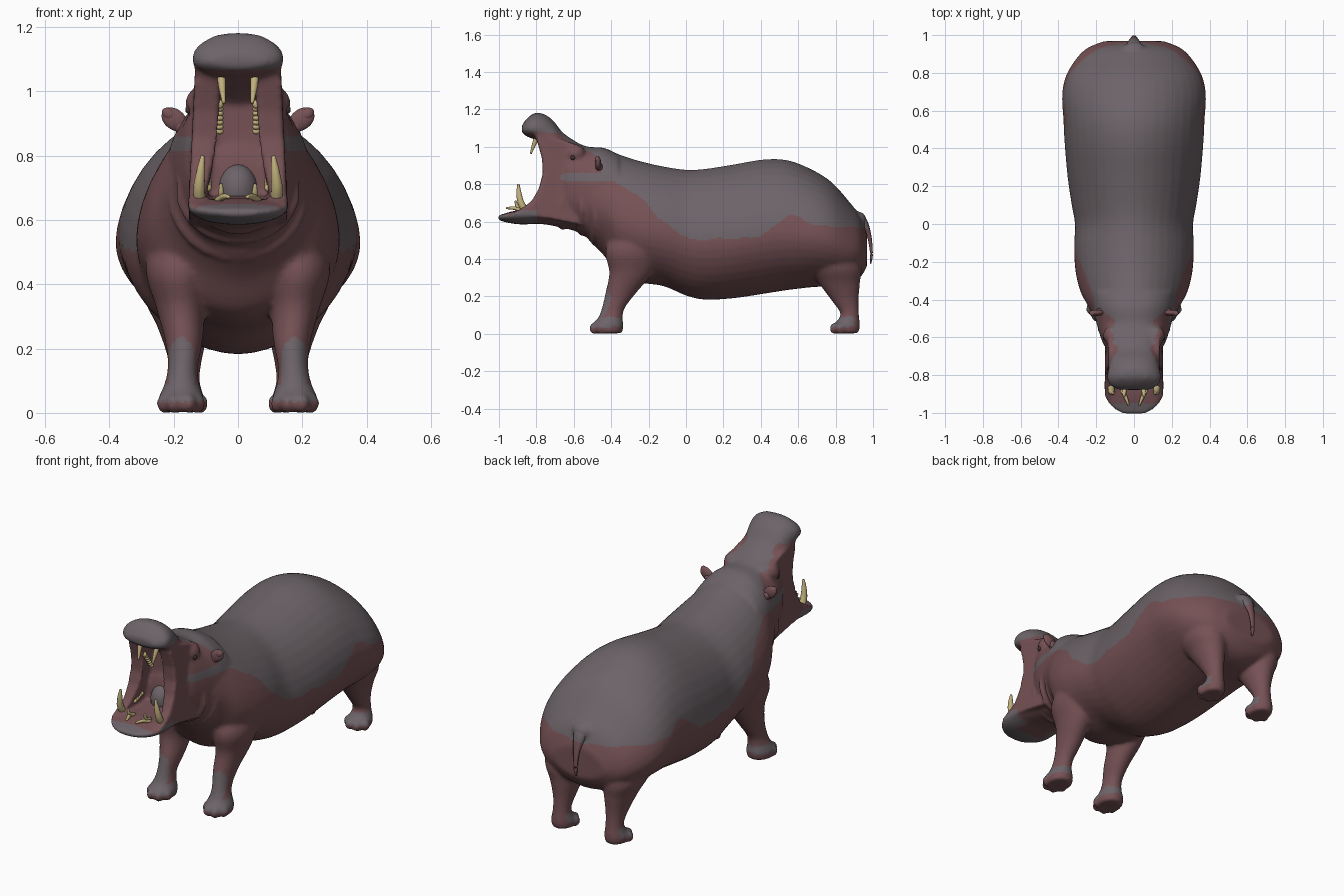
import bpy, bmesh, math
from mathutils import Vector, Matrix

if "Cube" in bpy.data.objects:
    bpy.data.objects.remove(bpy.data.objects["Cube"])


def material(name, rgb):
    m = bpy.data.materials.new(name)
    m.diffuse_color = (*rgb, 1)
    m.use_nodes = True
    m.node_tree.nodes["Principled BSDF"].inputs["Base Color"].default_value = m.diffuse_color
    return m


GREY = material("grey_hide", (0.150, 0.125, 0.138))
RED = material("reddish_skin", (0.180, 0.083, 0.090))
IVORY = material("ivory", (0.55, 0.45, 0.21))
DARK = material("dark_eye", (0.05, 0.03, 0.03))


def finish(bm, name, mats):
    bmesh.ops.recalc_face_normals(bm, faces=bm.faces)
    me = bpy.data.meshes.new(name)
    bm.to_mesh(me)
    bm.free()
    for m in mats:
        me.materials.append(m)
    for p in me.polygons:
        p.use_smooth = True
    ob = bpy.data.objects.new(name, me)
    bpy.context.collection.objects.link(ob)
    return ob


def skin(bm, rings):
    """Closed surface through a list of point rings."""
    loops = [[bm.verts.new(p) for p in r] for r in rings]
    n = len(loops[0])
    for a, b in zip(loops, loops[1:]):
        for i in range(n):
            bm.faces.new((a[i], a[(i + 1) % n], b[(i + 1) % n], b[i]))
    bm.faces.new(loops[0])
    bm.faces.new(loops[-1])


def refine(rows, steps=5):
    """Catmull-Rom interpolation of section rows."""
    out = []
    for i in range(len(rows) - 1):
        p = [rows[max(0, min(len(rows) - 1, i + k))] for k in (-1, 0, 1, 2)]
        for s in range(steps):
            t = s / steps
            out.append([0.5 * (2 * b + (c - a) * t + (2 * a - 5 * b + 4 * c - d) * t * t
                               + (3 * b - a - 3 * c + d) * t ** 3) for a, b, c, d in zip(*p)])
    return out + [list(rows[-1])]


def power(v, e):
    return math.copysign(abs(v) ** e, v)


def loft_y(bm, rows, widest=0.5, expo=2.0, n=40):
    """Sections along y: (y, bottom, top, half width)."""
    rings = []
    for y, lo, hi, hw in refine(rows):
        zc = lo + widest * (hi - lo)
        ring = []
        for k in range(n):
            a = 2 * math.pi * k / n
            s = power(math.sin(a), 2 / expo)
            ring.append((hw * power(math.cos(a), 2 / expo), y, zc + s * (hi - zc if s > 0 else zc - lo)))
        rings.append(ring)
    skin(bm, rings)


def loft_leg(bm, rows, side, n=24):
    """Sections along z: (z, y centre, y radius, x centre, x radius)."""
    skin(bm, [[(side * (x + rx * math.cos(2 * math.pi * k / n)), y + ry * math.sin(2 * math.pi * k / n), z)
               for k in range(n)] for z, y, ry, x, rx in refine(rows)])


def ball(bm, c, r, rot=None):
    m = Matrix.Translation(c) @ (rot or Matrix()) @ Matrix.Diagonal((*r, 1))
    bmesh.ops.create_uvsphere(bm, u_segments=20, v_segments=12, radius=1, matrix=m)


def tube(bm, rows, n=10):
    """Tapered round tube: (x, y, z, radius)."""
    rows = refine(rows)
    pts = [Vector(r[:3]) for r in rows]
    rings = []
    for i, r in enumerate(rows):
        d = pts[min(i + 1, len(pts) - 1)] - pts[max(i - 1, 0)]
        q = d.to_track_quat('Z', 'X')
        rings.append([pts[i] + q @ Vector((r[3] * math.cos(2 * math.pi * k / n),
                                           r[3] * math.sin(2 * math.pi * k / n), 0)) for k in range(n)])
    skin(bm, rings)


def lerp_table(table, y):
    for (y0, z0), (y1, z1) in zip(table, table[1:]):
        if y <= y1:
            return z0 + (z1 - z0) * max(0, (y - y0) / (y1 - y0))
    return table[-1][1]


bm = bmesh.new()
# Trunk from neck to rump
loft_y(bm, [(-.52, .50, .99, .20), (-.44, .42, .985, .24), (-.36, .315, .96, .283), (-.25, .275, .925, .310),
            (-.12, .255, .895, .317), (0, .205, .878, .313), (.1, .183, .882, .33), (.25, .19, .905, .352),
            (.42, .215, .933, .367), (.55, .235, .927, .374), (.68, .25, .875, .381), (.78, .255, .81, .362),
            (.87, .265, .71, .31), (.93, .30, .63, .25), (.968, .36, .53, .16)], widest=.44, expo=1.85)
# Skull and neck folds
loft_y(bm, [(-.36, .44, .96, .23), (-.44, .47, .995, .22), (-.52, .51, 1.0, .20), (-.58, .545, 1.02, .183),
            (-.64, .565, 1.03, .16), (-.67, .60, .99, .13)], expo=2.25)
for y, z, rx, rz in ((-.49, .66, .218, .190), (-.56, .69, .198, .168), (-.66, .70, .158, .147)):
    ball(bm, (0, y, z), (rx, .035, rz))
# Upper snout
loft_y(bm, [(-.54, .88, 1.0, .14), (-.60, .91, 1.035, .13), (-.66, .95, 1.078, .118), (-.71, .99, 1.14, .122),
            (-.76, 1.015, 1.176, .134), (-.81, 1.04, 1.180, .143), (-.85, 1.055, 1.152, .130),
            (-.878, 1.075, 1.115, .085)], widest=.42, expo=2.1)
# Lower jaw
loft_y(bm, [(-.58, .55, .68, .15), (-.68, .572, .68, .152), (-.78, .588, .67, .154), (-.87, .585, .665, .158),
            (-.93, .590, .655, .147), (-.975, .600, .642, .112), (-1.006, .610, .633, .06)],
       widest=.75, expo=2.1)
# Cheeks joining both jaws
CHEEK = [(-.55, 1.0), (-.70, 1.05), (-.81, 1.08), (-.79, 1.01), (-.77, .94), (-.765, .86), (-.785, .78),
         (-.825, .71), (-.88, .67), (-.92, .65), (-.90, .63), (-.75, .62), (-.55, .58)]
for s in (-1, 1):
    skin(bm, [[(s * (.105 - .05 * min(1, max(0, (z - .66) / .22))), y, z) for y, z in CHEEK],
              [(s * (.154 - .02 * max(0, (z - .66) / .4)), y, z) for y, z in CHEEK]])
    # Brow and nostril bumps
    ball(bm, (s * .12, -.59, .963), (.044, .05, .05))
    ball(bm, (s * .055, -.80, 1.158), (.03, .032, .02))
    # Front and back legs
    loft_leg(bm, [(.60, -.24, .12, .16, .10), (.45, -.28, .15, .183, .105), (.33, -.293, .118, .178, .078),
                  (.22, -.348, .083, .168, .058), (.14, -.388, .062, .172, .047), (.085, -.405, .066, .175, .056),
                  (.045, -.42, .087, .177, .071), (.003, -.42, .078, .177, .067)], s)
    loft_leg(bm, [(.52, .74, .12, .17, .10), (.37, .79, .145, .183, .11), (.27, .82, .11, .170, .082),
                  (.18, .85, .073, .165, .056), (.11, .875, .05, .165, .046), (.07, .868, .06, .166, .054),
                  (.04, .853, .077, .167, .064), (.003, .853, .07, .167, .058)], s)
    # Toes
    for fy, fx, r in ((-.43, .177, .078), (.845, .168, .066)):
        for deg in (-70, -25, 25, 70):
            a = math.radians(deg)
            ball(bm, (s * fx + .056 * math.sin(a), fy - r * .85 * math.cos(a), .029), (.024, .028, .031))
# Tail root
ball(bm, (0, .918, .605), (.065, .048, .05))

body = finish(bm, "hippo_body", [GREY, RED])
rem = body.modifiers.new("blend", 'REMESH')
rem.mode = 'VOXEL'
rem.voxel_size = .009
smo = body.modifiers.new("soften", 'SMOOTH')
smo.factor = .5
smo.iterations = 12
bpy.context.view_layer.objects.active = body
body.select_set(True)
for m in ("blend", "soften"):
    bpy.ops.object.modifier_apply(modifier=m)

# Hide colour: grey back over reddish belly, grey lips and shins
EDGE = [(-.9, 1.07), (-.76, 1.075), (-.69, 1.08), (-.64, 1.03), (-.60, .99), (-.50, .965), (-.465, .93),
        (-.445, .82), (-.38, .81), (-.30, .77), (-.20, .69), (-.15, .62), (-.05, .55), (.03, .50), (.2, .51),
        (.33, .51), (.40, .525), (.47, .57), (.52, .62), (.555, .64), (.62, .615), (.70, .58), (.85, .57), (1, .57)]
for p in body.data.polygons:
    c, n = p.center, p.normal
    ax = abs(c.x)
    grey = c.z > lerp_table(EDGE, c.y) + .005 * math.sin(45 * c.y)
    grey &= not (-.68 < c.y < -.55 and ax > .105 + .4 * abs(c.y + .61))
    grey |= -.67 < c.y < -.43 and abs(c.z - .838) < .024 - .4 * max(0, -.64 - c.y) and ax > .11
    grey |= c.y < -.80 and c.z < .66 and (c.y < -.95 or n.z < .3) and c.z > .595 - .1 * (c.y < -.88)
    grey |= c.y < -.25 and .055 < c.z < .235 - 25 * (ax - .175) ** 2 and n.y < -.4 and abs(ax - .175) < .04
    grey |= (c.y < -.3 or c.y > .7) and .035 < c.z < .09 and n.z > 0 and c.y < .9
    grey |= ax < .06 and c.y > .9 and c.z > .555
    p.material_index = 0 if grey else 1
    p.use_smooth = True

# Tongue
bm = bmesh.new()
ball(bm, (0, -.67, .69), (.064, .07, .085), Matrix.Rotation(math.radians(15), 4, 'X'))
finish(bm, "tongue", [GREY])

# Tail, flattened front to back
bm = bmesh.new()
tube(bm, [(0, .925, .63, .026), (0, .955, .585, .021), (0, .980, .52, .012), (0, .990, .45, .008),
          (0, .991, .41, .007), (0, .987, .375, .003)])
bmesh.ops.scale(bm, vec=(1.7, 1, 1), verts=bm.verts)
tail = finish(bm, "tail", [GREY, RED])
for p in tail.data.polygons:
    p.material_index = 0 if p.center.z > .56 else 1

# Teeth
bm = bmesh.new()
for s in (-1, 1):
    tube(bm, [(s * .120, -.86, .66, .019), (s * .121, -.882, .70, .018), (s * .116, -.893, .75, .014),
              (s * .110, -.896, .80, .006)])
    tube(bm, [(s * .052, -.795, 1.058, .014), (s * .050, -.81, 1.02, .012), (s * .044, -.83, .963, .005)])
    tube(bm, [(s * .050, -.86, .66, .012), (s * .052, -.90, .680, .010), (s * .053, -.912, .712, .005)])
    tube(bm, [(s * .065, -.88, .660, .010), (s * .045, -.915, .672, .010), (s * .028, -.96, .672, .005)])
    for i in range(7):
        t = i / 6
        ball(bm, (s * .057, -.755 + .06 * t, .96 - .085 * t), (.012, .012, .009 if i else .014))
        if i < 5:
            ball(bm, (s * .094, -.79 + .09 * t, .70 + .03 * t), (.012, .012, .012))
finish(bm, "teeth", [IVORY])

# Ears and eyes
for s, side in ((-1, "left"), (1, "right")):
    bm = bmesh.new()
    tilt = Matrix.Rotation(-s * math.radians(38), 4, 'Y')
    ball(bm, (s * .198, -.470, .913), (.044, .016, .032), tilt)
    ball(bm, (s * .215, -.474, .929), (.024, .014, .018), tilt)
    ball(bm, (s * .178, -.465, .890), (.03, .02, .022), tilt)
    finish(bm, "ear_" + side, [RED])
    bm = bmesh.new()
    ball(bm, (s * .153, -.605, .943), (.011, .013, .013))
    finish(bm, "eye_" + side, [DARK])
